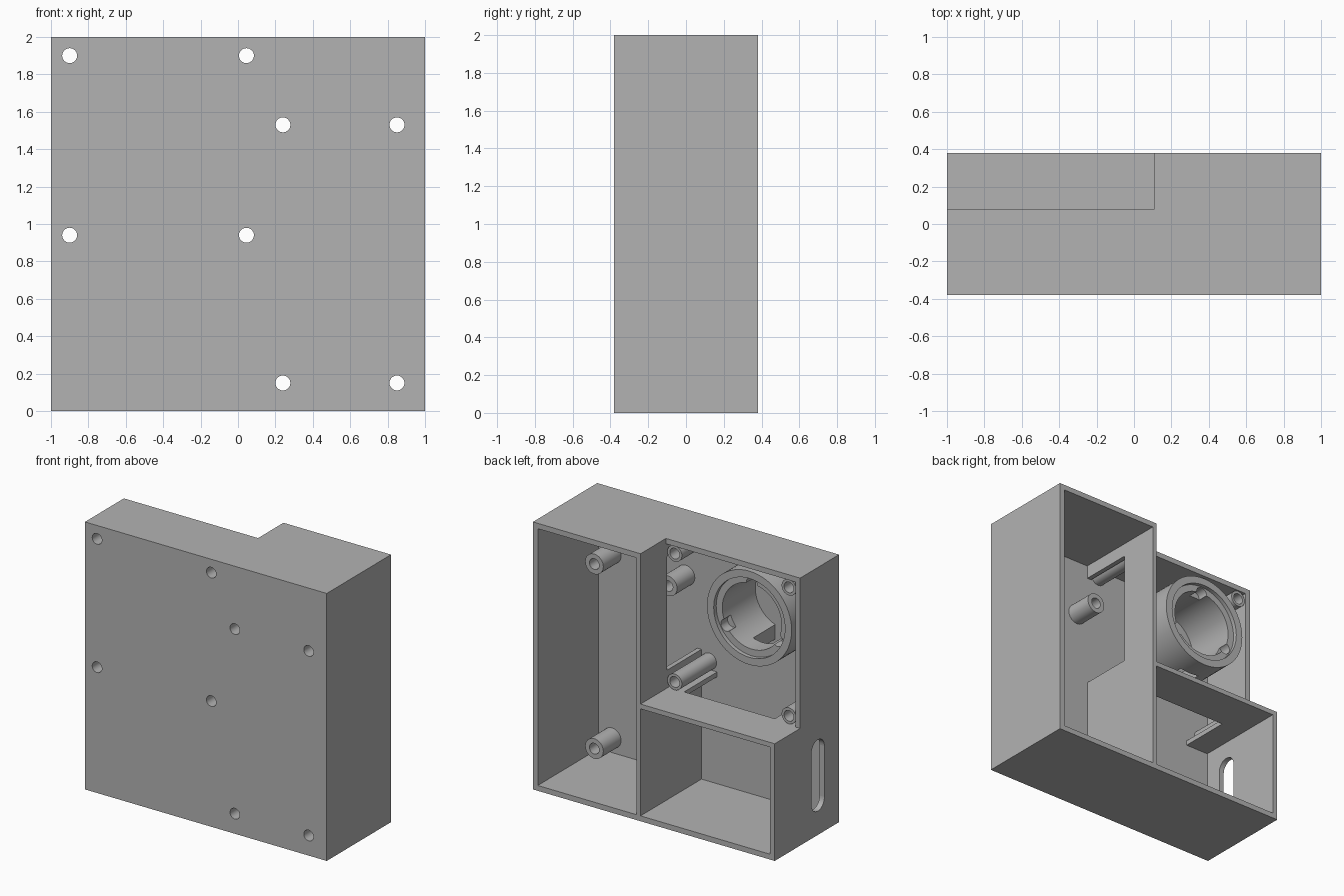
import bpy, bmesh, math
from mathutils import Vector

cube = bpy.data.objects.get("Cube")
if cube:
    bpy.data.objects.remove(cube, do_unlink=True)

grey = bpy.data.materials.new("plain grey")
grey.use_nodes = True
tone = (0.45, 0.45, 0.45, 1)
grey.diffuse_color = tone
grey.node_tree.nodes["Principled BSDF"].inputs["Base Color"].default_value = tone

FRONT, BACK = -0.38, 0.38      # outer faces of the casing
FLOOR, RIM = -0.34, 0.08       # inside of the plate, rim of the shallow bay
WALL = 0.96                    # inner face of the side walls
DIV_L, DIV_R = 0.145, 0.11     # faces of the divider
SHELF, SHELF_LOW = 0.876, 0.84


def add_object(name, bm):
    bmesh.ops.recalc_face_normals(bm, faces=bm.faces)
    mesh = bpy.data.meshes.new(name)
    bm.to_mesh(mesh)
    bm.free()
    mesh.materials.append(grey)
    obj = bpy.data.objects.new(name, mesh)
    bpy.context.collection.objects.link(obj)
    return obj


def box(name, xs, ys, zs):
    bm = bmesh.new()
    bmesh.ops.create_cube(bm, size=1)
    for v in bm.verts:
        v.co = [s[0] if c < 0 else s[1] for c, s in zip(v.co, (xs, ys, zs))]
    return add_object(name, bm)


def rod(name, radius, depth, centre, axis="Y", sides=32):
    bpy.ops.mesh.primitive_cylinder_add(
        vertices=sides, radius=radius, depth=depth, location=centre,
        rotation=(math.pi / 2, 0, 0) if axis == "Y" else (0, math.pi / 2, 0))
    obj = bpy.context.object
    obj.name = name
    return obj


def lathe(name, profile, x, z, sides):
    """Turn a closed (radius, y) outline about an axis along y."""
    bm = bmesh.new()
    vs = [bm.verts.new((x + r, y, z)) for r, y in profile]
    es = [bm.edges.new((vs[i - 1], vs[i])) for i in range(len(vs))]
    bmesh.ops.spin(bm, geom=vs + es, cent=(x, 0, z), axis=(0, 1, 0),
                   angle=2 * math.pi, steps=sides)
    bmesh.ops.remove_doubles(bm, verts=bm.verts, dist=1e-4)
    return add_object(name, bm)


def cut(obj, cutters):
    bpy.context.view_layer.objects.active = obj
    for c in cutters:
        c.hide_render = True
        mod = obj.modifiers.new("cut", "BOOLEAN")
        mod.operation, mod.solver, mod.object = "DIFFERENCE", "EXACT", c
        bpy.ops.object.modifier_apply(modifier=mod.name)
        bpy.data.objects.remove(c, do_unlink=True)


def smooth(obj):
    bpy.ops.object.select_all(action="DESELECT")
    obj.select_set(True)
    bpy.context.view_layer.objects.active = obj
    bpy.ops.object.shade_smooth_by_angle(angle=math.radians(30))


# Screw positions: tall bay, then shallow bay
tall = [(x, z) for x in (0.24, 0.85) for z in (0.15, 1.53)]
shallow = [(x, z) for x in (-0.9, 0.045) for z in (0.94, 1.9)]

# Casing with three bays open at the back
casing = box("casing", (-1, 1), (FRONT, BACK), (0, 2))
cutters = [
    box("step", (-1.2, DIV_R), (RIM, 0.6), (SHELF, 2.2)),
    box("tall_bay", (DIV_L, WALL), (FLOOR, 0.6), (0.04, 1.96)),
    box("low_bay", (-WALL, DIV_R), (FLOOR, 0.6), (0.04, SHELF_LOW)),
    box("shallow_bay", (-WALL, DIV_R), (FLOOR, 0.6), (SHELF, 1.96)),
    box("divider_opening", (0.05, 0.2), (FLOOR, 0.07), (1.01, 1.86)),
    box("shelf_opening", (-0.77, -0.02), (FLOOR, 0.05), (0.8, 0.92)),
]
# Rounded slot in the right wall
slot_y, slot_r, slot_ends = -0.13, 0.077, (0.255, 0.635)
cutters.append(box("slot_middle", (-1.1, -0.9),
                   (slot_y - slot_r, slot_y + slot_r), slot_ends))
cutters += [rod("slot_end", slot_r, 0.2, (-1, slot_y, z), "X") for z in slot_ends]
# Screw holes through the plate
cutters += [rod("screw_hole", 0.04, 0.12, (x, -0.36, z)) for x, z in tall + shallow]
cut(casing, cutters)
smooth(casing)

# Hollow screw posts
for label, spots, radius, end in (("tall_bay_post", tall, 0.075, -0.13),
                                  ("shallow_bay_post", shallow, 0.06, 0.07)):
    for x, z in spots:
        smooth(lathe(label, [(0.04, FLOOR), (radius, FLOOR),
                             (radius, end), (0.04, end)], x, z, 32))

# Round socket with a recessed ledge, three key notches and a cable gap
cx, cz, bore = -0.58, 1.59, 0.245
socket = lathe("round_socket", [(bore, FLOOR), (0.35, FLOOR), (0.35, RIM),
                                (0.295, RIM), (0.295, 0.05), (bore, 0.05)],
               cx, cz, 64)
notches = []
for deg in (90, 210, 330):
    a = math.radians(deg)
    notches.append(rod("key_notch", 0.045, 0.2,
                       (cx + bore * math.cos(a), 0.07, cz + bore * math.sin(a)),
                       sides=24))
gap = box("cable_gap", (cx - 0.08, cx + 0.08), (-0.4, -0.08), (1.1, 1.45))
cut(socket, notches + [gap])
smooth(socket)
